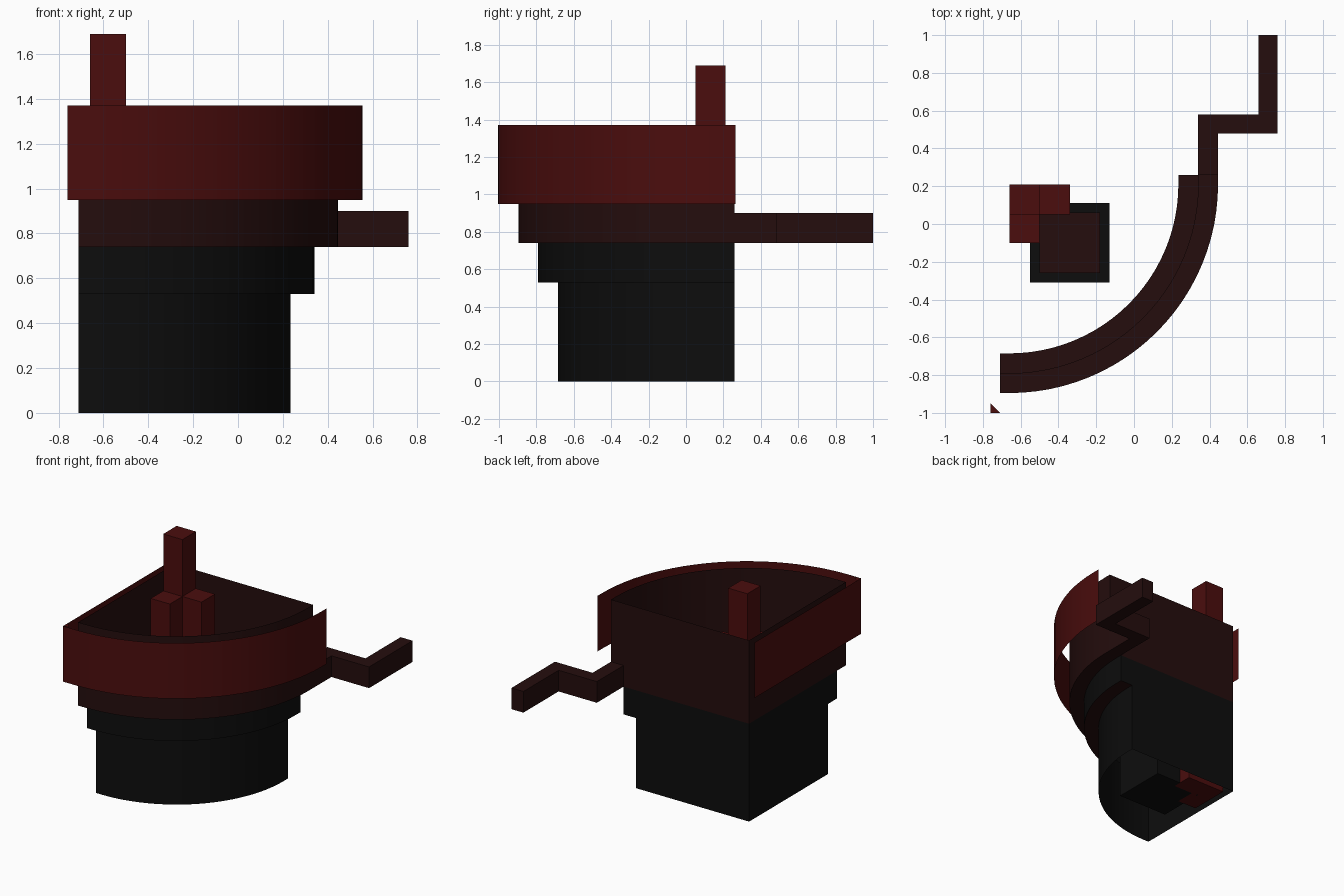
import bpy, bmesh, math

if "Cube" in bpy.data.objects:
    bpy.data.objects.remove(bpy.data.objects["Cube"])

CX, CY = -0.66, 0.21      # centre of all the curved fronts


def material(name, rgb):
    m = bpy.data.materials.new(name)
    m.diffuse_color = (*rgb, 1)
    m.use_nodes = True
    m.node_tree.nodes["Principled BSDF"].inputs["Base Color"].default_value = m.diffuse_color
    return m


BLACK = material("charred_black", (0.004, 0.004, 0.004))
DARK = material("dark_ember", (0.018, 0.004, 0.004))
RED = material("deep_red", (0.07, 0.004, 0.004))


def finish(name, bm, mat, smooth=False):
    me = bpy.data.meshes.new(name)
    bm.to_mesh(me)
    bm.free()
    me.materials.append(mat)
    ob = bpy.data.objects.new(name, me)
    bpy.context.collection.objects.link(ob)
    if smooth:
        bpy.ops.object.select_all(action='DESELECT')
        ob.select_set(True)
        bpy.context.view_layer.objects.active = ob
        bpy.ops.object.shade_smooth_by_angle(angle=math.radians(30))


def front_curve(r, left, back, n=24):
    """Left end, quarter arc, then straight to the back."""
    arc = [(CX + r * math.sin(a), CY - r * math.cos(a))
           for a in (i * math.pi / 2 / n for i in range(n + 1))]
    return [(left, CY - r)] + arc + [(CX + r, back)]


def wall(name, pts, z0, z1, mat, closed):
    bm = bmesh.new()
    lo = [bm.verts.new((x, y, z0)) for x, y in pts]
    hi = [bm.verts.new((x, y, z1)) for x, y in pts]
    n = len(pts)
    for i in range(n if closed else n - 1):
        j = (i + 1) % n
        bm.faces.new((lo[i], lo[j], hi[j], hi[i]))
    finish(name, bm, mat, True)


def ledge(name, r0, r1, z, mat):
    bm = bmesh.new()
    a, b = [[bm.verts.new((x, y, z)) for x, y in front_curve(r, -0.71, 0.26)]
            for r in (r0, r1)]
    for i in range(len(a) - 1):
        bm.faces.new((a[i], b[i], b[i + 1], a[i + 1]))
    finish(name, bm, mat)


def prism(name, pts, z0, z1, mat):
    bm = bmesh.new()
    f = bm.faces.new([bm.verts.new((x, y, z0)) for x, y in pts])
    if z1 > z0:
        top = bmesh.ops.extrude_face_region(bm, geom=[f], use_keep_orig=True)
        bmesh.ops.translate(bm, vec=(0, 0, z1 - z0),
                            verts=[v for v in top["geom"] if isinstance(v, bmesh.types.BMVert)])
        bmesh.ops.recalc_face_normals(bm, faces=bm.faces)
    finish(name, bm, mat)


def box(name, x0, x1, y0, y1, z0, z1, mat):
    prism(name, [(x0, y0), (x1, y0), (x1, y1), (x0, y1)], z0, z1, mat)


# Stepped hollow body, open above and below
R = [0.895, 1.0, 1.105]
tiers = [("base_wall", R[0], 0, 0.53, BLACK),
         ("lower_tier", R[1], 0.53, 0.74, BLACK),
         ("upper_tier", R[2], 0.74, 1.37, DARK)]
for name, r, z0, z1, mat in tiers:
    wall(name, front_curve(r, -0.71, 0.26) + [(-0.71, 0.26)], z0, z1, mat, True)
ledge("lower_ledge", R[0], R[1], 0.53, DARK)
ledge("upper_ledge", R[1], R[2], 0.74, DARK)

# Outer rim band standing clear of the body, with its corner piece
wall("rim_band", [(-0.76, 0.265)] + front_curve(1.215, -0.76, 0.265), 0.95, 1.37, RED, False)
prism("rim_corner", [(-0.76, -1.0), (-0.71, -1.0), (-0.76, -0.95)], 1.37, 1.37, RED)

# Pillars and stepped block inside
box("tall_pillar", -0.66, -0.50, 0.05, 0.21, 0, 1.69, RED)
box("right_pillar", -0.50, -0.34, 0.05, 0.21, 0, 1.26, RED)
box("front_pillar", -0.66, -0.50, -0.10, 0.05, 0, 1.26, RED)
box("block_lower", -0.55, -0.13, -0.31, 0.11, 0, 0.42, BLACK)
box("block_upper", -0.50, -0.18, -0.26, 0.06, 0.42, 0.84, DARK)

# Zigzag arm at the back
prism("zigzag_arm", [(0.34, 0.26), (0.445, 0.26), (0.445, 0.48), (0.76, 0.48), (0.76, 1.0),
                     (0.66, 1.0), (0.66, 0.58), (0.34, 0.58)], 0.74, 0.9, DARK)
